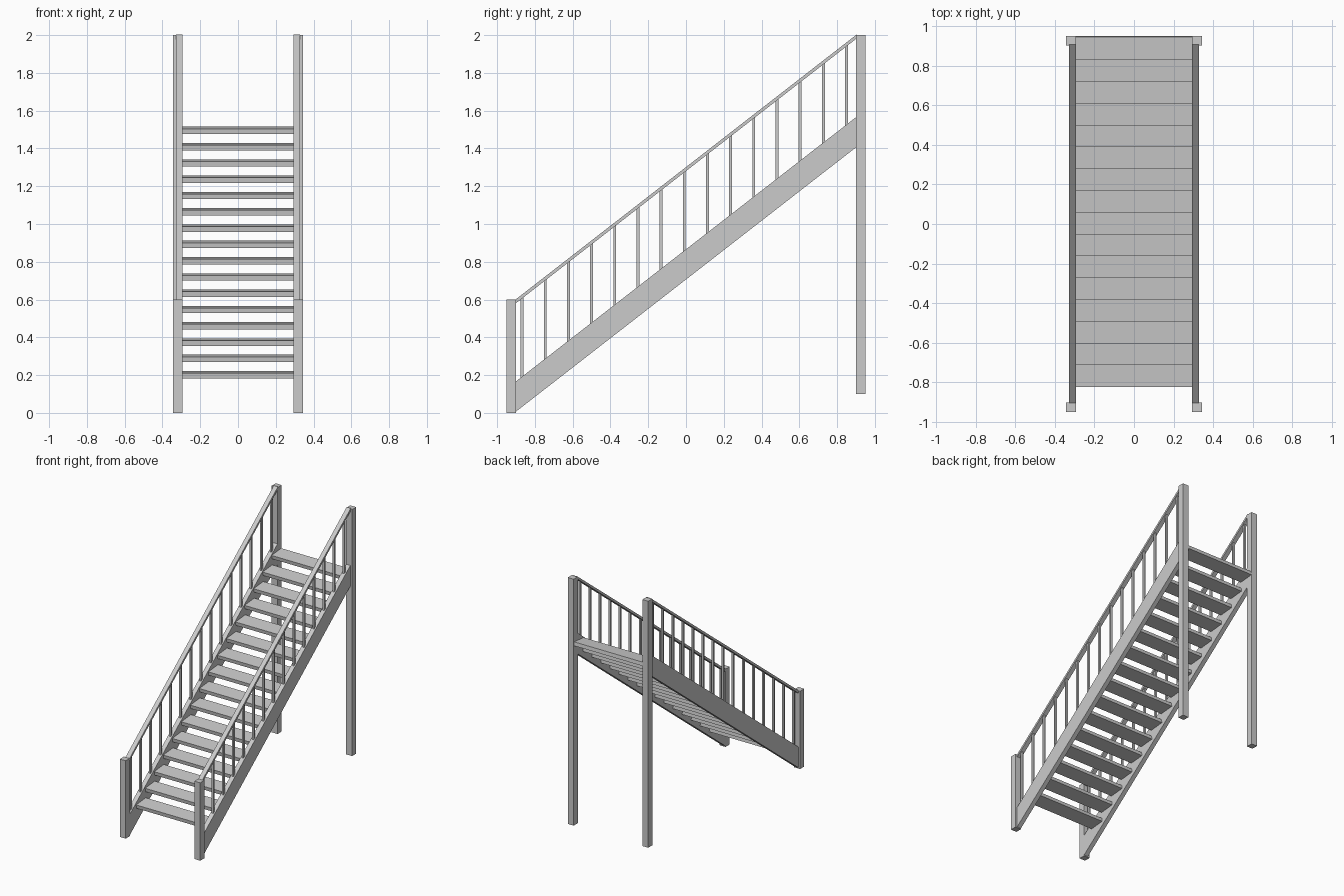
import bpy, bmesh

if "Cube" in bpy.data.objects:
    bpy.data.objects.remove(bpy.data.objects["Cube"])

SLOPE = 0.777          # pitch of the flight
Y0, Y1 = -0.905, 0.905  # inner ends between the posts


def prism(name, profile, x0, x1):
    """Extrude a (y, z) profile from x0 to x1."""
    bm = bmesh.new()
    a = [bm.verts.new((x0, y, z)) for y, z in profile]
    b = [bm.verts.new((x1, y, z)) for y, z in profile]
    n = len(profile)
    bm.faces.new(a)
    bm.faces.new(b[::-1])
    for i in range(n):
        j = (i + 1) % n
        bm.faces.new((a[j], a[i], b[i], b[j]))
    bmesh.ops.recalc_face_normals(bm, faces=bm.faces)
    me = bpy.data.meshes.new(name)
    bm.to_mesh(me)
    bm.free()
    ob = bpy.data.objects.new(name, me)
    bpy.context.collection.objects.link(ob)
    return ob


def pair(name, profile, x0, x1):
    """Same part on the right and left sides."""
    prism(name + "_right", profile, x0, x1)
    prism(name + "_left", profile, -x1, -x0)


def rect(y0, y1, z0, z1):
    return [(y0, z0), (y1, z0), (y1, z1), (y0, z1)]


def sloped(z0, height):
    """Sloping band whose lower edge starts at z0."""
    rise = SLOPE * (Y1 - Y0)
    return [(Y0, z0), (Y1, z0 + rise), (Y1, z0 + rise + height), (Y0, z0 + height)]


# Posts
pair("front_post", rect(-0.95, -0.90, 0, 0.6), 0.293, 0.343)
pair("rear_post", rect(0.90, 0.95, 0.1, 2.0), 0.293, 0.343)

# Stringers and handrails
pair("stringer", sloped(0.003, 0.16), 0.293, 0.328)
pair("handrail", sloped(0.577, 0.021), 0.293, 0.328)

# Balusters, cut to the slope at both ends
for i in range(15):
    y = -0.868 + i * 0.1227
    h = 0.0075
    lo = lambda v: 0.15 + SLOPE * (v - Y0)
    hi = lambda v: 0.585 + SLOPE * (v - Y0)
    pair(f"baluster_{i + 1}",
         [(y - h, lo(y - h)), (y + h, lo(y + h)), (y + h, hi(y + h)), (y - h, hi(y - h))],
         0.303, 0.318)

# Treads, pitched up slightly toward the back
for i in range(16):
    y, z = -0.822 + i * 0.11, 0.211 + i * 0.0862
    prism(f"tread_{i + 1}",
          [(y, z), (y + 0.117, z + 0.011), (y + 0.121, z - 0.017), (y + 0.004, z - 0.028)],
          -0.295, 0.295)
